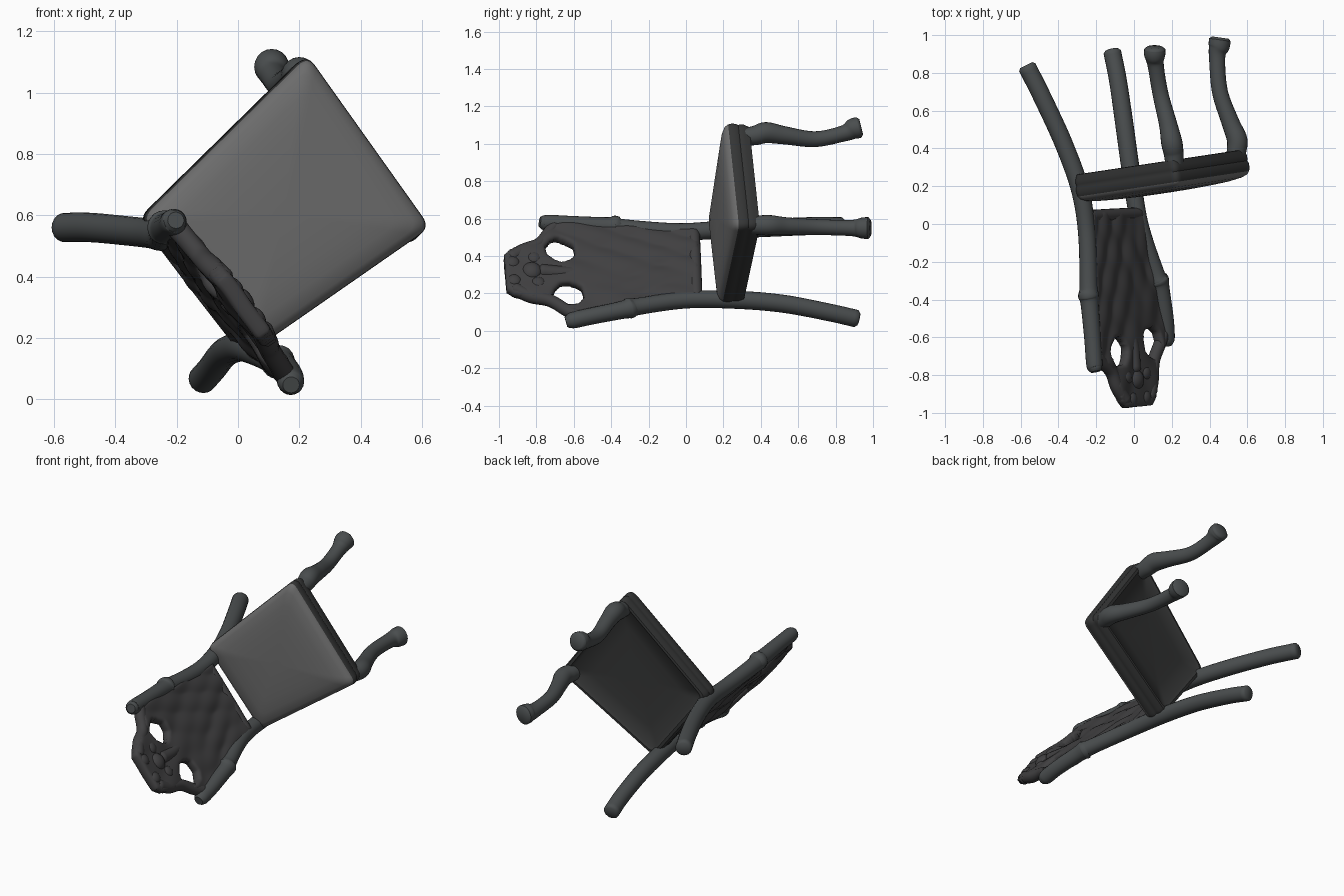
import bpy, bmesh, math
from mathutils import Vector as V

if "Cube" in bpy.data.objects:
    bpy.data.objects.remove(bpy.data.objects["Cube"])

UP = V((0.15, -1, 0.0)).normalized()      # chair "up" while it lies tipped over


def material(name, r, g, b):
    m = bpy.data.materials.new(name)
    m.diffuse_color = (r, g, b, 1)
    m.use_nodes = True
    m.node_tree.nodes["Principled BSDF"].inputs["Base Color"].default_value = m.diffuse_color
    return m


WOOD = material("dark_wood", 0.068, 0.075, 0.077)
CARVED = material("carved_wood", 0.052, 0.051, 0.053)
FABRIC = material("seat_fabric", 0.15, 0.15, 0.15)
SHADOW = material("seat_frame", 0.035, 0.036, 0.036)


def finish(bm, name, mats, angle=50):
    bmesh.ops.recalc_face_normals(bm, faces=bm.faces)
    me = bpy.data.meshes.new(name)
    bm.to_mesh(me)
    bm.free()
    for m in mats:
        me.materials.append(m)
    ob = bpy.data.objects.new(name, me)
    bpy.context.collection.objects.link(ob)
    bpy.ops.object.select_all(action='DESELECT')
    ob.select_set(True)
    bpy.context.view_layer.objects.active = ob
    bpy.ops.object.shade_smooth_by_angle(angle=math.radians(angle))
    return ob


def spline(pts, steps=8):
    """Catmull-Rom through (x, y, z, radius) points."""
    p = [V(q) for q in pts]
    p = [2 * p[0] - p[1]] + p + [2 * p[-1] - p[-2]]
    out = []
    for i in range(1, len(p) - 2):
        a, b, c, d = p[i - 1:i + 3]
        for k in range(steps):
            t = k / steps
            out.append(0.5 * (2 * b + (c - a) * t + (2 * a - 5 * b + 4 * c - d) * t * t
                              + (3 * b - a - 3 * c + d) * t ** 3))
    return out + [p[-2]]


def tube(name, pts, mat=WOOD, sides=20, cap=0.012):
    path = spline(pts)
    n = len(path)
    bm = bmesh.new()
    rings = []

    def ring(c, tan, r):
        u = tan.cross(V((0.3, 0.1, 1))).normalized()
        w = tan.cross(u).normalized()
        rings.append([bm.verts.new(c + r * (u * math.cos(a) + w * math.sin(a)))
                      for a in (2 * math.pi * k / sides for k in range(sides))])

    for i, q in enumerate(path):
        tan = (path[min(i + 1, n - 1)].xyz - path[max(i - 1, 0)].xyz).normalized()
        if i == 0:
            ring(q.xyz - tan * cap, tan, q.w * 0.75)
        ring(q.xyz, tan, q.w)
        if i == n - 1:
            ring(q.xyz + tan * cap, tan, q.w * 0.75)
    for a, b in zip(rings, rings[1:]):
        for k in range(sides):
            bm.faces.new((a[k], a[(k + 1) % sides], b[(k + 1) % sides], b[k]))
    bm.faces.new(rings[0])
    bm.faces.new(rings[-1])
    return finish(bm, name, [mat])


# Seat: rounded trapezoid rings stacked from underside to softly domed cushion top
corners = [V((x, 0.245 + 0.15 * x, z))
           for x, z in ((-0.325, 0.59), (0.22, 1.125), (0.622, 0.56), (0.015, 0.138))]
outline = []
for i, c in enumerate(corners):
    a = c + (corners[i - 1] - c).normalized() * 0.045
    b = c + (corners[(i + 1) % 4] - c).normalized() * 0.045
    for k in range(7):
        t = k / 6
        outline.append(a * (1 - t) ** 2 + c * 2 * t * (1 - t) + b * t * t)
mid = sum(corners, V()) / 4
levels = [(-0.035, 0.3), (-0.038, 0.6), (-0.048, 0.88), (-0.062, 0.92), (-0.06, 0.965), (-0.03, 0.99),
          (-0.01, 0.992), (0.0, 0.985), (0.01, 0.998), (0.035, 1.0), (0.055, 0.99), (0.07, 0.965),
          (0.083, 0.90), (0.094, 0.75), (0.10, 0.55), (0.104, 0.3), (0.105, 0.1)]
bm = bmesh.new()
rings = [[bm.verts.new(mid + (p - mid) * s + UP * h) for p in outline] for h, s in levels]
for n, (a, b) in enumerate(zip(rings, rings[1:])):
    for k in range(len(a)):
        j = (k + 1) % len(a)
        bm.faces.new((a[k], a[j], b[j], b[k])).material_index = 0 if n >= 10 else 1
bm.faces.new(rings[0]).material_index = 1
bm.faces.new(rings[-1])
finish(bm, "seat", [FABRIC, SHADOW], 40)

# Rear posts: swept rear leg running on into the back upright
tube("left_rear_post", [
    (-0.565, 0.83, 0.56, 0.048), (-0.48, 0.66, 0.56, 0.048), (-0.37, 0.42, 0.55, 0.048),
    (-0.285, 0.18, 0.54, 0.048), (-0.25, -0.05, 0.53, 0.046), (-0.24, -0.34, 0.55, 0.048),
    (-0.24, -0.38, 0.56, 0.056), (-0.235, -0.42, 0.56, 0.048), (-0.22, -0.60, 0.57, 0.044),
    (-0.21, -0.74, 0.578, 0.043), (-0.205, -0.77, 0.582, 0.036)])
tube("right_rear_post", [
    (-0.115, 0.91, 0.066, 0.047), (-0.085, 0.76, 0.10, 0.047), (-0.05, 0.52, 0.145, 0.048),
    (-0.015, 0.27, 0.166, 0.048), (0.03, 0.0, 0.166, 0.046), (0.115, -0.26, 0.13, 0.046),
    (0.13, -0.30, 0.122, 0.056), (0.14, -0.34, 0.112, 0.048), (0.165, -0.50, 0.08, 0.045),
    (0.172, -0.60, 0.058, 0.044), (0.173, -0.63, 0.05, 0.036)])

# Front legs: curved, with flared feet
tube("left_front_leg", [
    (0.11, 0.925, 1.088, 0.056), (0.11, 0.895, 1.08, 0.056), (0.115, 0.84, 1.055, 0.043),
    (0.14, 0.69, 1.025, 0.042), (0.18, 0.53, 1.045, 0.048), (0.20, 0.43, 1.06, 0.056),
    (0.21, 0.37, 1.045, 0.052), (0.215, 0.29, 1.035, 0.045)])
tube("right_front_leg", [
    (0.455, 0.975, 0.55, 0.058), (0.45, 0.94, 0.55, 0.056), (0.44, 0.88, 0.55, 0.043),
    (0.455, 0.70, 0.555, 0.042), (0.51, 0.54, 0.56, 0.047), (0.545, 0.45, 0.565, 0.054),
    (0.543, 0.39, 0.565, 0.052), (0.53, 0.32, 0.565, 0.045)])

# Back panel frame of reference: s runs post to post, h runs seat to crest
L0, L1 = V((-0.245, 0.065, 0.53)), V((-0.205, -0.77, 0.575))
R0, R1 = V((0.025, 0.075, 0.18)), V((0.172, -0.62, 0.06))
NORMAL = (R0 - L0).cross(L1 - L0).normalized()
if NORMAL.x < 0:
    NORMAL.negate()


def back(s, h, d=0.0):
    h += max(0, h - 0.9) * 0.22 * s          # level the crest between unequal posts
    return L0.lerp(R0, (s + 1) / 2) * (1 - h) + L1.lerp(R1, (s + 1) / 2) * h + NORMAL * d


PROFILE = [(0, 1), (0.93, 1), (1.0, 0.84), (1.08, 0.62), (1.2, 0.52), (1.3, 0.44), (1.36, 0.3)]
TOP = 1.36


def half_width(h):
    for (h0, w0), (h1, w1) in zip(PROFILE, PROFILE[1:]):
        if h <= h1:
            return w0 + (w1 - w0) * (h - h0) / (h1 - h0)
    return 0


def solid(s, h):
    holes = any(((s - c) / 0.22) ** 2 + ((h - k) / 0.10) ** 2 < 1 for c, k in ((-0.40, 0.945), (0.52, 0.955)))
    return abs(s) < half_width(h) and not holes


# Carved back panel and crest with two pierced openings
NS, NH = 60, 90
bm = bmesh.new()
grid = {}
for i in range(NS + 1):
    for j in range(NH + 1):
        s, h = -1 + 2 * i / NS, TOP * j / NH
        relief = 0.006 * math.sin(9 * s + 4 * h) * math.cos(11 * h - 3 * s * s) + 0.004 * math.cos(13 * s) * math.sin(17 * h)
        grid[i, j] = bm.verts.new(back(s, h, relief))
for i in range(NS):
    for j in range(NH):
        if solid(-1 + 2 * (i + 0.5) / NS, TOP * (j + 0.5) / NH):
            bm.faces.new((grid[i, j], grid[i + 1, j], grid[i + 1, j + 1], grid[i, j + 1]))
bmesh.ops.delete(bm, geom=[v for v in bm.verts if not v.link_faces], context='VERTS')
panel = finish(bm, "back_panel", [CARVED], 80)
mod = panel.modifiers.new("thickness", 'SOLIDIFY')
mod.thickness, mod.offset = 0.06, 0
mod = panel.modifiers.new("soften", 'SMOOTH')
mod.factor, mod.iterations = 0.5, 5


# Rails and scrolls laid over the panel
def strip(name, pts):
    tube(name, [(*back(s, h, d), r) for s, h, d, r in pts], CARVED, 14)


strip("lower_back_rail", [(-0.95, 0.03, 0, 0.034), (0, 0.03, 0, 0.035), (0.95, 0.03, 0, 0.034)])
strip("centre_splat", [(0.05, 0.78, 0, 0.03), (0.05, 0.95, 0.002, 0.038), (0, 1.1, 0.005, 0.04)])
for side, x in (("left", -1), ("right", 1)):
    strip(side + "_crest_scroll", [
        (x * 0.95, 0.93, 0, 0.036), (x * 0.8, 0.99, 0, 0.034), (x * 0.57, 1.08, 0, 0.034),
        (x * 0.45, 1.20, 0, 0.036), (x * 0.30, 1.30, 0.005, 0.036)])

# Carved leaves on the crest
leaves = [(0, 1.17, 0.01, 0.055), (-0.25, 1.14, 0.01, 0.042), (0.25, 1.14, 0.01, 0.042),
          (-0.17, 1.30, 0.01, 0.042), (0.17, 1.30, 0.01, 0.042)]
bm = bmesh.new()
for s, h, d, r in leaves:
    new = bmesh.ops.create_icosphere(bm, subdivisions=3, radius=r)['verts']
    bmesh.ops.translate(bm, verts=new, vec=back(s, h, d))
    for v in new:                       # flatten the leaf towards the panel
        v.co -= NORMAL * (v.co - back(s, h, d)).dot(NORMAL) * 0.25
finish(bm, "carved_leaves", [CARVED])
